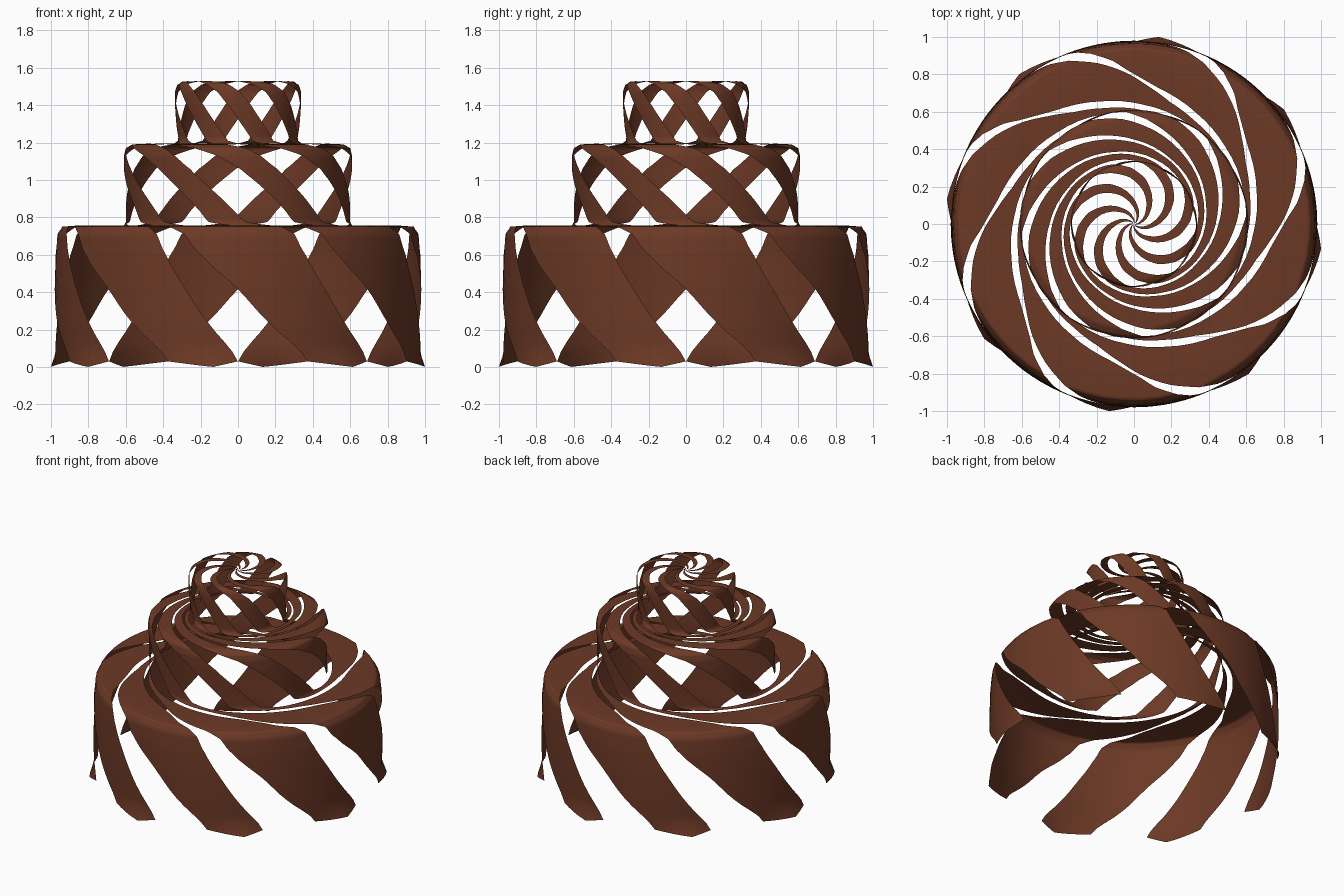
import bpy, bmesh, math

brown = bpy.data.materials.new("chocolate brown")
brown.diffuse_color = (0.15, 0.041, 0.019, 1)

# Ribbon path: radius, height, angle of the gap centre, gap width (degrees)
PATH = [
    # lower tier side
    (0.975, 0.03, 11.2, 22.5), (0.98, 0.24, 0, 19), (0.98, 0.42, -8.5, 16.5),
    (0.975, 0.60, -17.5, 11.5), (0.965, 0.71, -22, 9.5), (0.94, 0.75, -27, 7.5),
    # lower tier top
    (0.88, 0.755, -35, 5), (0.81, 0.757, -43, 2), (0.74, 0.757, -53, 4),
    (0.68, 0.755, -68, 13), (0.64, 0.755, -85, 19), (0.61, 0.757, -106, 24),
    # middle tier side
    (0.60, 0.775, -118, 26), (0.60, 0.85, -125, 27), (0.605, 0.95, -135, 27),
    (0.61, 1.06, -147, 26), (0.61, 1.13, -157, 23), (0.60, 1.17, -167, 18),
    (0.565, 1.19, -180, 13),
    # middle tier top
    (0.51, 1.193, -198, 10), (0.45, 1.195, -222, 8), (0.40, 1.195, -250, 9),
    (0.365, 1.195, -280, 14), (0.34, 1.195, -304, 20),
    # upper tier side
    (0.325, 1.21, -313, 23), (0.33, 1.30, -324, 24), (0.337, 1.40, -336, 24),
    (0.337, 1.47, -346, 24), (0.327, 1.51, -357, 23), (0.30, 1.525, -369, 23),
    # upper tier top
    (0.25, 1.53, -387, 26), (0.18, 1.53, -407, 29), (0.10, 1.53, -430, 29),
    (0.04, 1.53, -455, 27), (0.004, 1.53, -478, 25),
]
COUNT, ACROSS, SUB = 8, 6, 4


def curve(a, b, c, d, t):
    return 0.5 * (2*b + (c-a)*t + (2*a-5*b+4*c-d)*t*t + (3*b-a-3*c+d)*t**3)


def samples():
    last = len(PATH) - 1
    for i in range(last):
        p = [PATH[max(0, min(last, k))] for k in (i-1, i, i+1, i+2)]
        for s in range(SUB):
            t = s / SUB
            r, z = (p[1][k] + (p[2][k] - p[1][k]) * t for k in (0, 1))
            ang, gap = (curve(*[q[k] for q in p], t) for k in (2, 3))
            yield r, z, ang, gap
    yield PATH[-1]


def ribbon(index):
    bm = bmesh.new()
    rows = []
    for n, (r, z, ang, gap) in enumerate(samples()):
        width = 45 - gap
        row = []
        for j in range(ACROSS + 1):
            u = j / ACROSS
            a = math.radians(-90 + 45*index + ang - 22.5 + (u - 0.5) * width)
            rr, zz = r, z
            if n == 0:  # pointed, slightly flared foot
                tip = min(u / 0.66, (1 - u) / 0.34)
                rr, zz = r + 0.035 * tip, z - 0.03 * tip
            row.append(bm.verts.new((rr*math.cos(a), rr*math.sin(a), zz)))
        rows.append(row)
    for lo, hi in zip(rows, rows[1:]):
        for j in range(ACROSS):
            bm.faces.new((lo[j], lo[j+1], hi[j+1], hi[j]))
    for f in bm.faces:
        f.smooth = True
    name = "spiral_ribbon_%d" % (index + 1)
    me = bpy.data.meshes.new(name)
    bm.to_mesh(me)
    bm.free()
    me.materials.append(brown)
    ob = bpy.data.objects.new(name, me)
    bpy.context.collection.objects.link(ob)


# Eight identical ribbons around the axis
for i in range(COUNT):
    ribbon(i)
